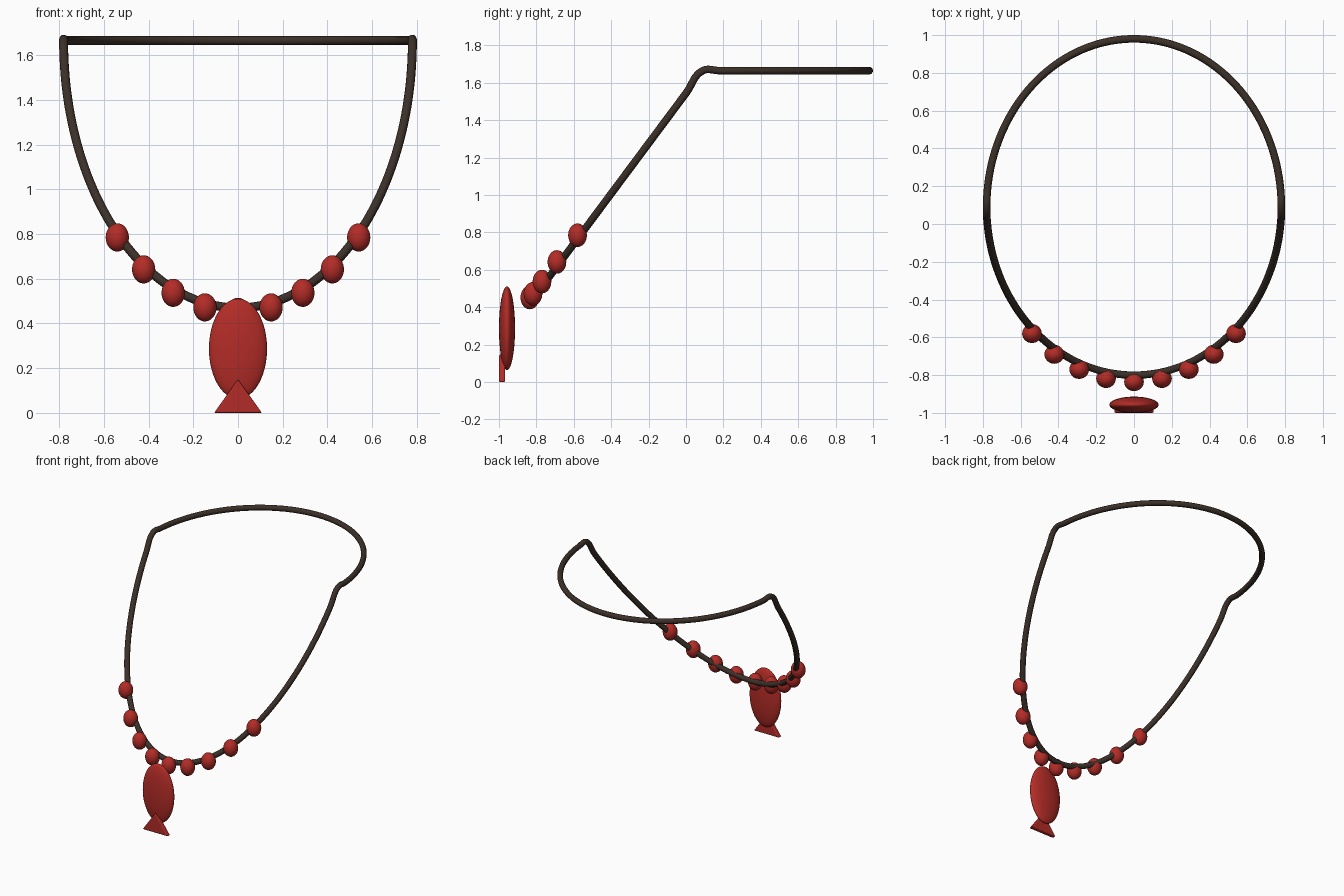
import bpy, bmesh
from math import sin, cos, tau

if "Cube" in bpy.data.objects:
    bpy.data.objects.remove(bpy.data.objects["Cube"])


def material(name, color):
    m = bpy.data.materials.new(name)
    m.diffuse_color = color
    m.use_nodes = True
    m.node_tree.nodes["Principled BSDF"].inputs["Base Color"].default_value = m.diffuse_color
    return m


cord_mat = material("dark_cord", (0.045, 0.03, 0.022, 1))
red_mat = material("red_glaze", (0.45, 0.025, 0.02, 1))


def ellipsoid(name, loc, size, seg=32, rings=16):
    bpy.ops.mesh.primitive_uv_sphere_add(segments=seg, ring_count=rings, radius=1, location=loc)
    ob = bpy.context.object
    ob.name = name
    ob.scale = size
    ob.data.materials.append(red_mat)
    bpy.ops.object.shade_smooth()
    return ob


# Cord: oval loop, level at the back and sloping down at the front
curve = bpy.data.curves.new("cord", 'CURVE')
curve.dimensions = '3D'
curve.bevel_depth = 0.02
curve.bevel_resolution = 4
curve.resolution_u = 6
N = 64
spline = curve.splines.new('BEZIER')
spline.bezier_points.add(N - 1)
spline.use_cyclic_u = True
for i, p in enumerate(spline.bezier_points):
    a = tau * i / N
    p.co = (0.78 * cos(a), 0.09 + 0.89 * sin(a), 1.665 + 1.195 * min(0, sin(a)))
    p.handle_left_type = p.handle_right_type = 'AUTO'
cord = bpy.data.objects.new("cord", curve)
bpy.context.collection.objects.link(cord)
curve.materials.append(cord_mat)

# Beads: mirrored pairs along the front, plus a centre bead
ellipsoid("bead_centre", (0, -0.835, 0.452), (0.052, 0.05, 0.063))
for i, (x, y, z) in enumerate([(0.148, -0.818, 0.472), (0.29, -0.77, 0.537),
                               (0.422, -0.69, 0.642), (0.54, -0.58, 0.785)]):
    for side, s in (("left", -1), ("right", 1)):
        ellipsoid(f"bead_{side}_{i + 1}", (s * x, y, z), (0.052, 0.05, 0.063))

# Pendant body: flattened oval
ellipsoid("pendant_body", (0, -0.957, 0.287), (0.13, 0.043, 0.224), 48, 24)

# Pendant tail: thin triangular plate with softened edges
bm = bmesh.new()
face = bm.faces.new([bm.verts.new((x, -1.0, z)) for x, z in ((-0.107, 0), (0.107, 0), (0, 0.15))])
ext = bmesh.ops.extrude_face_region(bm, geom=[face])
for v in ext["geom"]:
    if isinstance(v, bmesh.types.BMVert):
        v.co.y += 0.032
bmesh.ops.recalc_face_normals(bm, faces=bm.faces)
mesh = bpy.data.meshes.new("pendant_tail")
bm.to_mesh(mesh)
bm.free()
tail = bpy.data.objects.new("pendant_tail", mesh)
bpy.context.collection.objects.link(tail)
mesh.materials.append(red_mat)
bevel = tail.modifiers.new("soft_edges", 'BEVEL')
bevel.width = 0.007
bevel.segments = 3
